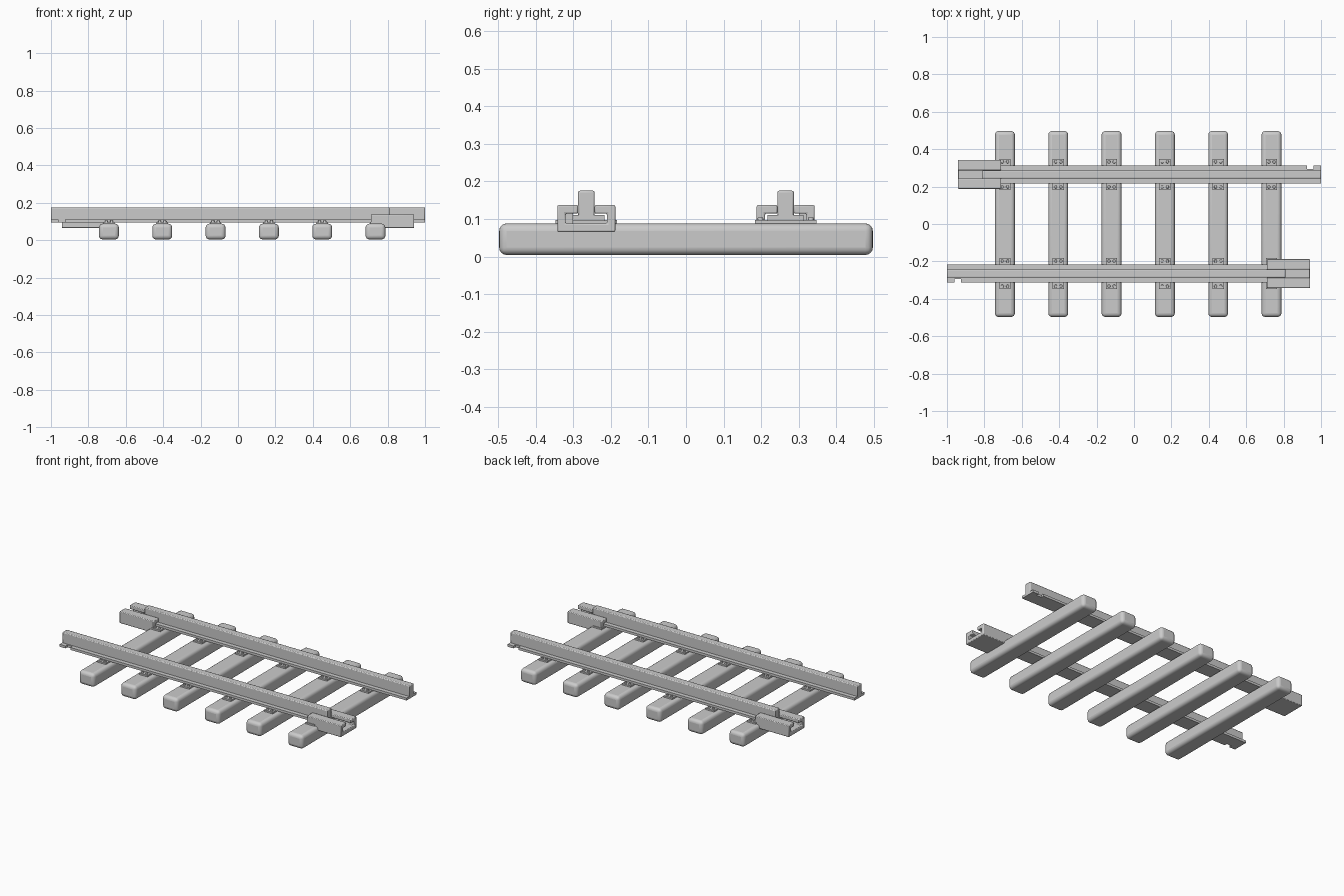
import bpy, bmesh, math
from mathutils import Matrix

cube = bpy.data.objects.get("Cube")
if cube:
    bpy.data.objects.remove(cube, do_unlink=True)

grey = bpy.data.materials.new("light grey")
grey.use_nodes = True
COLOUR = (0.6, 0.6, 0.6, 1)
grey.diffuse_color = COLOUR
grey.node_tree.nodes["Principled BSDF"].inputs["Base Color"].default_value = COLOUR

RAIL_Y = 0.265                      # rail centre distance from the middle
TIES = [-0.69 + 0.285 * i for i in range(6)]
HALF_TURN = Matrix.Rotation(math.pi, 4, 'Z')


def finish(name, bm, bevel=0.0, segments=1, turn=False):
    """Turn a bmesh into a named, bevelled, shaded object."""
    if turn:
        bm.transform(HALF_TURN)
    bmesh.ops.recalc_face_normals(bm, faces=bm.faces)
    mesh = bpy.data.meshes.new(name)
    bm.to_mesh(mesh)
    bm.free()
    mesh.materials.append(grey)
    obj = bpy.data.objects.new(name, mesh)
    bpy.context.collection.objects.link(obj)
    if bevel:
        mod = obj.modifiers.new("rounded edges", 'BEVEL')
        mod.width, mod.segments, mod.limit_method = bevel, segments, 'ANGLE'
    bpy.ops.object.select_all(action='DESELECT')
    bpy.context.view_layer.objects.active = obj
    obj.select_set(True)
    bpy.ops.object.shade_smooth_by_angle(angle=math.radians(35))
    return obj


def add_box(bm, x, y, z):
    """Add a box given its (min, max) range on each axis."""
    ranges = (x, y, z)
    size = Matrix.Diagonal([b - a for a, b in ranges] + [1])
    centre = Matrix.Translation([(a + b) / 2 for a, b in ranges])
    bmesh.ops.create_cube(bm, size=1, matrix=centre @ size)


def add_prism(bm, points, direction):
    """Extrude a closed outline along a direction."""
    face = bm.faces.new([bm.verts.new(p) for p in points])
    geom = bmesh.ops.extrude_face_region(bm, geom=[face])["geom"]
    bmesh.ops.translate(bm, vec=direction,
                        verts=[v for v in geom if isinstance(v, bmesh.types.BMVert)])


# Wooden ties
for i, x in enumerate(TIES):
    bm = bmesh.new()
    add_box(bm, (x - 0.053, x + 0.053), (-0.497, 0.497), (0.004, 0.088))
    finish(f"tie_{i + 1}", bm, 0.02, 4)

# Fastening plates, each with four spikes
for side, y in (("front", -RAIL_Y), ("back", RAIL_Y)):
    for i, x in enumerate(TIES):
        bm = bmesh.new()
        add_box(bm, (x - 0.03, x + 0.03), (y - 0.082, y + 0.082), (0.085, 0.097))
        for dx in (-0.014, 0.014):
            for dy in (-0.067, 0.067):
                bmesh.ops.create_cone(
                    bm, cap_ends=True, segments=12, radius1=0.009, radius2=0.007,
                    depth=0.012, matrix=Matrix.Translation((x + dx, y + dy, 0.098)))
        finish(f"{side}_plate_{i + 1}", bm)

# Rails and connectors: the back pair is the front pair turned half way round
for side, turn in (("front", False), ("back", True)):
    y = -RAIL_Y

    # Foot with a locking notch near its free end
    bm = bmesh.new()
    outer, inner, notch = y - 0.048, y + 0.048, y - 0.03
    outline = [(-1, outer), (-0.96, outer), (-0.96, notch), (-0.925, notch),
               (-0.925, outer), (0.81, outer), (0.81, inner), (-1, inner)]
    add_prism(bm, [(px, py, 0.095) for px, py in outline], (0, 0, 0.015))
    finish(f"{side}_rail_foot", bm, turn=turn)

    # Raised head
    bm = bmesh.new()
    add_box(bm, (-1, 0.81), (y - 0.022, y + 0.022), (0.105, 0.175))
    finish(f"{side}_rail_head", bm, 0.005, 2, turn)

    # Connector sleeve with a T-shaped channel
    bm = bmesh.new()
    half = [(0.022, 0.137), (0.077, 0.137), (0.077, 0.065)]
    slot = [(0.055, 0.088), (0.055, 0.114), (0.022, 0.114)]
    right = half + [(-a, b) for a, b in reversed(half)]
    left = [(-a, b) for a, b in reversed(slot)] + slot
    add_prism(bm, [(0.71, y + a, b) for a, b in right + left], (0.232, 0, 0))
    finish(f"{side}_connector", bm, 0.004, 2, turn)

    # Locking tooth inside the channel
    bm = bmesh.new()
    add_box(bm, (0.855, 0.88), (y - 0.056, y - 0.035), (0.087, 0.115))
    finish(f"{side}_locking_tooth", bm, turn=turn)
